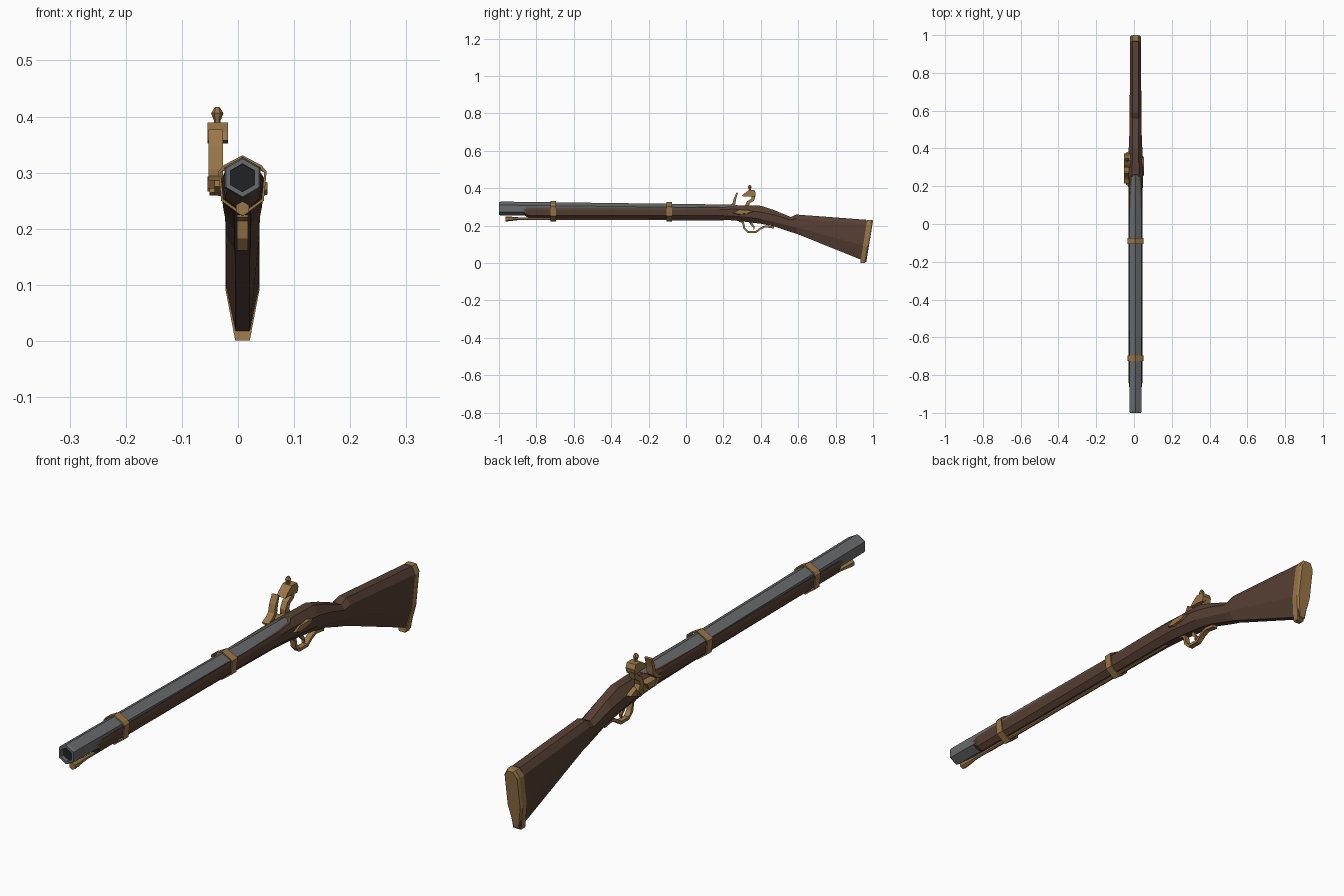
import bpy, bmesh
from math import sin, cos, pi
from mathutils import Vector

CX = 0.008    # centre line of barrel and stock
LX = -0.037   # centre of the lock on the left side


def material(name, rgb):
    m = bpy.data.materials.new(name)
    m.diffuse_color = (*rgb, 1)
    return m


WOOD = material("wood", (0.095, 0.052, 0.034))
BRASS = material("brass", (0.32, 0.18, 0.065))
STEEL = material("steel", (0.14, 0.145, 0.15))
DARK = material("bore_dark", (0.015, 0.016, 0.017))


def loft(name, rings, mat, closed=False):
    """Skin a list of equal-length point rings; cap the ends or join them in a loop."""
    bm = bmesh.new()
    vs = [[bm.verts.new(p) for p in r] for r in rings]
    n = len(vs[0])
    pairs = list(zip(vs, vs[1:])) + ([(vs[-1], vs[0])] if closed else [])
    for a, b in pairs:
        for i in range(n):
            j = (i + 1) % n
            bm.faces.new((a[i], a[j], b[j], b[i]))
    if not closed:
        bm.faces.new(vs[0])
        bm.faces.new(vs[-1])
    bmesh.ops.recalc_face_normals(bm, faces=bm.faces)
    me = bpy.data.meshes.new(name)
    bm.to_mesh(me)
    bm.free()
    me.materials.append(mat)
    ob = bpy.data.objects.new(name, me)
    bpy.context.collection.objects.link(ob)
    return ob


def ngon(x, y, z, r, n=6):
    """Point-up polygon facing along y."""
    return [(x + r * sin(2 * pi * i / n), y, z + r * cos(2 * pi * i / n)) for i in range(n)]


def plate(name, yz, x0, x1, mat=BRASS, inset=0.0):
    """Side profile extruded along x, optionally with a smaller outer face at x1."""
    c = sum((Vector(p) for p in yz), Vector((0, 0))) / len(yz)
    outer = [Vector(p).lerp(c, inset) for p in yz]
    return loft(name, [[(x0, *p) for p in yz], [(x1, *p) for p in outer]], mat)


def strip(name, path, x, hw, t):
    """Flat bar bent along a (y, z) path; t is a thickness or one per point."""
    pts = [Vector(p) for p in path]
    ts = t if isinstance(t, list) else [t] * len(pts)
    rings = []
    for i, p in enumerate(pts):
        d = (pts[min(i + 1, len(pts) - 1)] - pts[max(i - 1, 0)]).normalized()
        o = Vector((-d.y, d.x)) * ts[i] / 2
        a, b = p + o, p - o
        rings.append([(x - hw, *a), (x + hw, *a), (x + hw, *b), (x - hw, *b)])
    return loft(name, rings, BRASS)


# Hexagonal barrel with chamfered muzzle and hollow bore
loft("barrel", [ngon(CX, -0.86, 0.289, 0.022), ngon(CX, -1.0, 0.291, 0.025),
                ngon(CX, -1.0, 0.291, 0.034), ngon(CX, -0.99, 0.291, 0.037),
                ngon(CX, -0.96, 0.291, 0.037), ngon(CX, 0.26, 0.276, 0.036)], STEEL)
loft("bore", [ngon(CX, -0.985, 0.291, 0.0248), ngon(CX, -0.975, 0.291, 0.0248)], DARK)


# Stock: y, top, upper, lower, bottom heights, then the four half widths
def section(y, zs, ws):
    right = [(CX + w, y, z) for w, z in zip(ws, zs)]
    left = [(CX - w, y, z) for w, z in zip(ws, zs)]
    return right + left[::-1]


FORE = (0.033, 0.036, 0.031, 0.013)
stations = [
    (-0.88, (0.295, 0.288, 0.275, 0.265), (0.028, 0.031, 0.026, 0.012)),
    (-0.84, (0.296, 0.283, 0.254, 0.240), FORE),
    (-0.09, (0.297, 0.284, 0.254, 0.236), FORE),
    (0.18, (0.299, 0.286, 0.254, 0.232), (0.033, 0.038, 0.034, 0.014)),
    (0.25, (0.302, 0.288, 0.250, 0.228), (0.028, 0.040, 0.036, 0.015)),
    (0.265, (0.309, 0.288, 0.250, 0.227), (0.018, 0.040, 0.036, 0.015)),
    (0.40, (0.306, 0.272, 0.235, 0.210), (0.016, 0.036, 0.034, 0.015)),
    (0.47, (0.283, 0.258, 0.220, 0.196), (0.015, 0.033, 0.031, 0.014)),
    (0.56, (0.246, 0.230, 0.195, 0.166), (0.015, 0.031, 0.030, 0.014)),
    (0.59, (0.259, 0.238, 0.190, 0.157), (0.015, 0.031, 0.030, 0.013)),
    (0.965, (0.231, 0.205, 0.090, 0.006), (0.015, 0.029, 0.029, 0.012)),
]
stock = loft("stock", [section(*s) for s in stations], WOOD)


# Brass butt plate, leaning forward toward the toe
def butt_ring(shift, k):
    zs = (0.231 - k, 0.205, 0.090, 0.001 + k)
    ws = (0.016, 0.030, 0.030, 0.013)
    lean = (1.0, 0.996, 0.978, 0.964)
    half = [(w - k, l + shift, z) for w, z, l in zip(ws, zs, lean)]
    return [(CX + w, y, z) for w, y, z in half] + [(CX - w, y, z) for w, y, z in half[::-1]]


loft("butt_plate", [butt_ring(-0.032, 0), butt_ring(-0.008, 0), butt_ring(0, 0.005)], BRASS)

# Two barrel bands wrapped round barrel and fore stock
for label, yc, drop in (("front_band", -0.71, 0.0), ("middle_band", -0.09, 0.005)):
    half = [(0.0, 0.331 - drop), (0.034, 0.313 - drop), (0.043, 0.302),
            (0.038, 0.250), (0.0, 0.222)]
    outline = half + [(-x, z) for x, z in half[-2:0:-1]]

    def band_ring(y, s):
        return [(CX + x * s, y, 0.28 + (z - 0.28) * s) for x, z in outline]

    loft(label, [band_ring(yc - 0.015, 0.9), band_ring(yc - 0.015, 1),
                 band_ring(yc + 0.015, 1), band_ring(yc + 0.015, 0.9)], BRASS, closed=True)

# Ramrod with flared tip
loft("ramrod", [ngon(CX, y, z, r) for y, z, r in
                ((-0.965, 0.236, 0.013), (-0.95, 0.236, 0.013), (-0.89, 0.237, 0.007),
                 (0.20, 0.235, 0.007))], BRASS)

# Trigger guard and trigger
strip("trigger_guard", [(0.285, 0.226), (0.305, 0.217), (0.312, 0.185), (0.33, 0.167),
                        (0.375, 0.167), (0.40, 0.185), (0.425, 0.196), (0.47, 0.190)],
      CX, 0.010, 0.011)
strip("trigger", [(0.345, 0.225), (0.352, 0.205), (0.364, 0.192), (0.362, 0.180)],
      CX, 0.005, [0.016, 0.012, 0.009, 0.005])

# Right side plate
plate("side_plate", [(0.245, 0.268), (0.275, 0.285), (0.335, 0.285), (0.367, 0.275),
                     (0.335, 0.264), (0.275, 0.258)], 0.040, 0.053, inset=0.2)

# Lock plate and priming pan on the left
plate("lock_plate", [(0.20, 0.275), (0.225, 0.294), (0.34, 0.294), (0.385, 0.275),
                     (0.34, 0.258), (0.225, 0.258)], -0.026, -0.042, inset=0.08)
plate("priming_pan", [(0.245, 0.293), (0.30, 0.293), (0.288, 0.272), (0.257, 0.272)],
      -0.026, -0.054)

# Frizzen: foot and upright striking face
strip("frizzen", [(0.215, 0.290), (0.240, 0.300), (0.256, 0.315), (0.262, 0.345), (0.274, 0.376)],
      LX - 0.003, 0.013, [0.008, 0.014, 0.016, 0.013, 0.007])

# Cock: curved neck, jaws and screw
strip("cock_neck", [(0.325, 0.262), (0.330, 0.285), (0.325, 0.305), (0.334, 0.325),
                    (0.357, 0.338), (0.362, 0.362)],
      LX - 0.003, 0.011, [0.024, 0.030, 0.022, 0.018, 0.017, 0.020])
plate("cock_jaws", [(0.298, 0.357), (0.312, 0.372), (0.335, 0.389), (0.366, 0.389),
                    (0.373, 0.372), (0.368, 0.352), (0.340, 0.356)], -0.054, -0.018)
loft("cock_screw", [[(LX + r * cos(i * pi / 3), 0.341 + r * sin(i * pi / 3), z) for i in range(6)]
                    for r, z in ((0.006, 0.38), (0.006, 0.393), (0.011, 0.406), (0.004, 0.417))],
     BRASS)
loft("cock_pivot", [[(x, 0.328 + 0.010 * cos(i * pi / 3), 0.275 + 0.010 * sin(i * pi / 3))
                     for i in range(6)] for x in (-0.04, -0.054)], BRASS)
